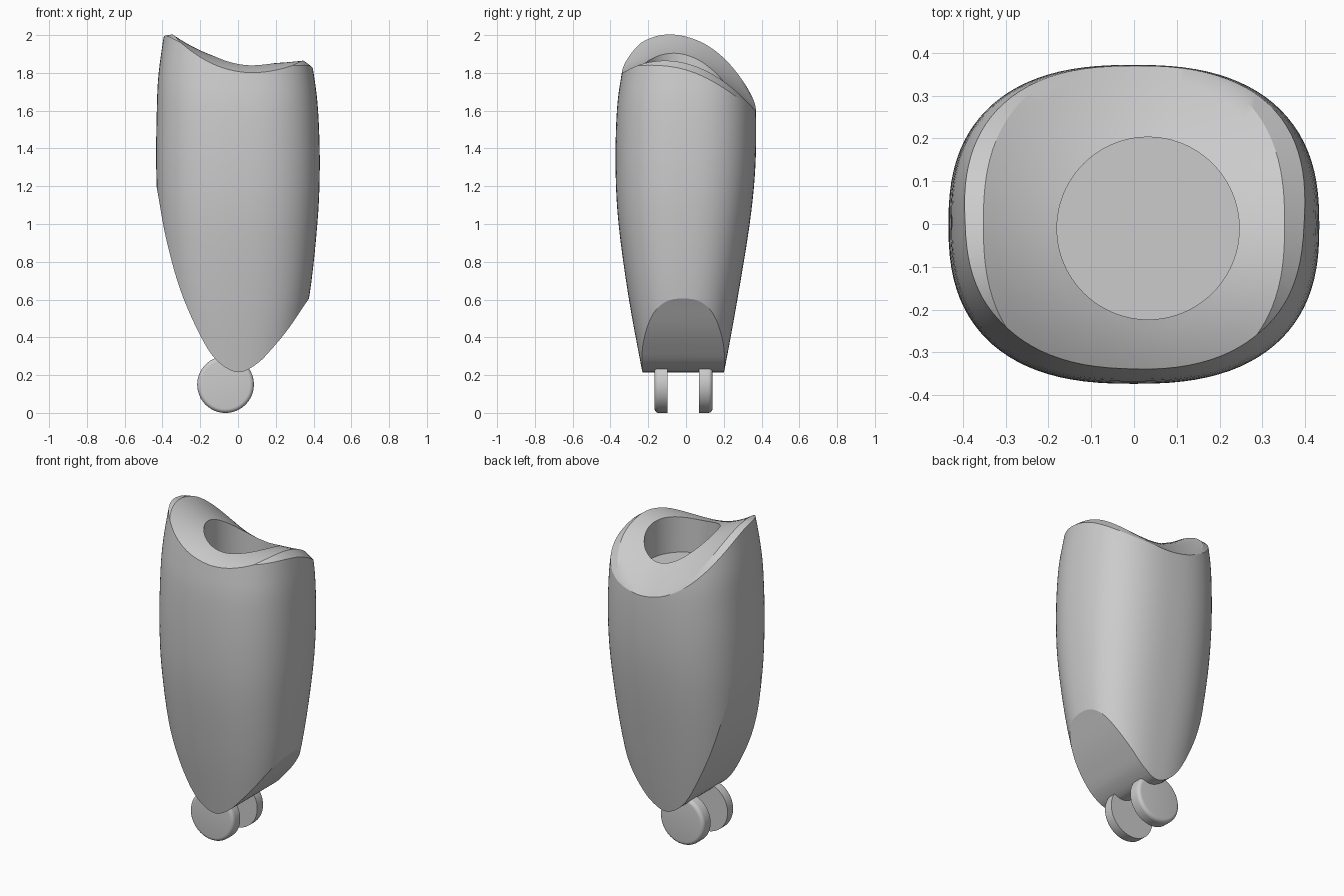
import bpy, bmesh, math
from mathutils import Vector

cube = bpy.data.objects.get("Cube")
if cube:
    bpy.data.objects.remove(cube, do_unlink=True)

grey = bpy.data.materials.new("plain grey")
grey.use_nodes = True
grey.diffuse_color = (0.6, 0.6, 0.6, 1)
grey.node_tree.nodes["Principled BSDF"].inputs["Base Color"].default_value = (0.6, 0.6, 0.6, 1)

SIDES = 96
POWER = 2.5


def spline(points, steps):
    """Smooth curve through the points."""
    pts = [Vector(p) for p in points]
    pts = [2 * pts[0] - pts[1]] + pts + [2 * pts[-1] - pts[-2]]
    out = []
    for a, b, c, d in zip(pts, pts[1:], pts[2:], pts[3:]):
        for i in range(steps):
            t = i / steps
            out.append(b + (c - a) * t / 2 + (a - 2.5 * b + 2 * c - d / 2) * t**2
                       + (1.5 * (b - c) + (d - a) / 2) * t**3)
    return out + [pts[-2]]


def oval(xc, a, yc, b, height, power=POWER):
    """Rounded-square ring; height is a function of x and y."""
    ring = []
    for i in range(SIDES):
        u = math.tau * i / SIDES
        c, s = math.cos(u), math.sin(u)
        x = xc + a * math.copysign(abs(c) ** (2 / power), c)
        y = yc + b * math.copysign(abs(s) ** (2 / power), s)
        ring.append((x, y, height(x, y)))
    return ring


def loft(name, rings):
    """Skin the rings and cap both ends."""
    bm = bmesh.new()
    loops = [[bm.verts.new(p) for p in ring] for ring in rings]
    n = len(loops[0])
    for lo, hi in zip(loops, loops[1:]):
        for i in range(n):
            j = (i + 1) % n
            bm.faces.new((lo[i], lo[j], hi[j], hi[i]))
    bm.faces.new(loops[0][::-1])
    bm.faces.new(loops[-1])
    bmesh.ops.recalc_face_normals(bm, faces=bm.faces)
    mesh = bpy.data.meshes.new(name)
    bm.to_mesh(mesh)
    bm.free()
    obj = bpy.data.objects.new(name, mesh)
    mesh.materials.append(grey)
    bpy.context.collection.objects.link(obj)
    return obj


def select(obj):
    bpy.ops.object.select_all(action='DESELECT')
    obj.select_set(True)
    bpy.context.view_layer.objects.active = obj


def cut(obj, cutter, operation):
    cutter.hide_render = True
    mod = obj.modifiers.new("cut", 'BOOLEAN')
    mod.operation, mod.object, mod.solver = operation, cutter, 'EXACT'
    select(obj)
    bpy.ops.object.modifier_apply(modifier=mod.name)
    bpy.data.objects.remove(cutter, do_unlink=True)


def smooth(obj):
    select(obj)
    bpy.ops.object.shade_smooth_by_angle(angle=math.radians(25))


# Body shell: height, x centre, x half width, y centre, y half width
sections = [(0.1, 0, 0.27, -0.02, 0.19), (0.22, 0, 0.295, -0.015, 0.217),
            (0.6, 0, 0.375, -0.015, 0.287), (1.0, 0, 0.42, -0.01, 0.347),
            (1.3, 0, 0.433, -0.003, 0.37), (1.6, -0.003, 0.427, 0.002, 0.368),
            (1.8, -0.01, 0.41, 0.005, 0.345), (2.05, -0.015, 0.37, 0.005, 0.3)]
sections = spline(sections, 5)
body = loft("limb_body", [oval(*s[1:], lambda x, y, z=s[0]: z) for s in sections])

# Curved underside, swept front to back
under = [(-0.47, 1.4), (-0.426, 1.17), (-0.38, 0.92), (-0.305, 0.65), (-0.2, 0.41),
         (-0.11, 0.275), (0, 0.215), (0.1, 0.26), (0.18, 0.34), (0.27, 0.45),
         (0.372, 0.6), (0.5, 0.78)]
outline = [tuple(p) for p in spline(under, 5)] + [(0.5, 2.5), (-0.47, 2.5)]
cut(body, loft("underside_cutter", [[(x, y, z) for x, z in outline] for y in (-1, 1)]),
    'INTERSECT')

# Saddle-shaped top with a chamfer along the two sides
RIM_X, RIM_Y = 0.352, 0.373


def top_height(x, y):
    d = x - 0.1
    q = ((abs(x) / RIM_X) ** POWER + (abs(y) / RIM_Y) ** POWER) ** (1 / POWER)
    chamfer = max(0, q - 1) * RIM_X
    return 1.85 + (0.77 if d < 0 else 0.25) * d * d - 1.05 * (y + 0.12) ** 2 - 0.9 * chamfer


scales = [0.02] + [i / 12 for i in range(1, 13)] + [1.06, 1.12, 1.2, 1.3]
rings = [oval(0, RIM_X * k, 0, RIM_Y * k, top_height) for k in scales]
rings.append(oval(0, RIM_X * 1.3, 0, RIM_Y * 1.3, lambda x, y: 3))
cut(body, loft("top_cutter", rings), 'DIFFERENCE')

# Round socket in the top
cut(body, loft("socket_cutter", [oval(0.033, 0.213, -0.01, 0.213, lambda x, y, z=z: z, 2)
                                 for z in (1.63, 2.5)]), 'DIFFERENCE')
smooth(body)


# Pair of hinge discs, rounded on the outer rim
def disc(name, inner, outer):
    r, e = 0.15, 0.022
    away = math.copysign(1, outer - inner)
    profile = [(r, inner)]
    for i in range(6):
        a = math.pi / 2 * i / 5
        profile.append((r - e + e * math.cos(a), outer - away * e * (1 - math.sin(a))))
    rings = [[(-0.066 + k * math.cos(math.tau * i / 64), y, r + k * math.sin(math.tau * i / 64))
              for i in range(64)] for k, y in profile]
    smooth(loft(name, rings))


disc("front_hinge_disc", -0.098, -0.167)
disc("back_hinge_disc", 0.068, 0.14)
